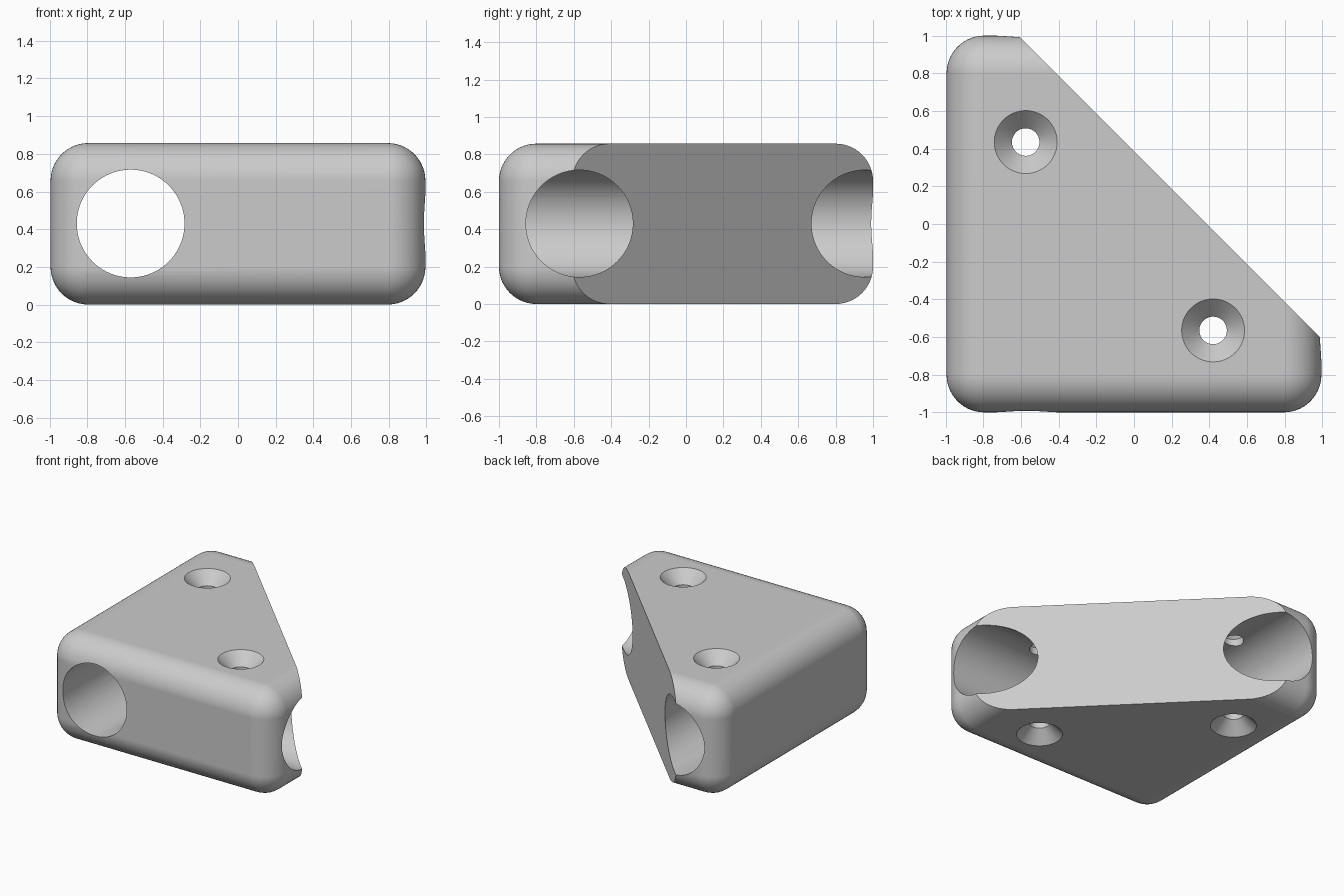
import bpy, bmesh, math
from mathutils import Matrix, Vector

if "Cube" in bpy.data.objects:
    bpy.data.objects.remove(bpy.data.objects["Cube"], do_unlink=True)

HEIGHT, MID = 0.857, 0.43     # block height and bore axis height
FILLET, BORE_R = 0.2, 0.286
AXIS = -0.57                  # bore axis offset in x and y
CUT = 0.387                   # diagonal face lies on x + y = CUT

grey = bpy.data.materials.new("light_grey")
grey.use_nodes = True
color = (0.6, 0.6, 0.6, 1)
grey.diffuse_color = color
grey.node_tree.nodes["Principled BSDF"].inputs["Base Color"].default_value = color


def make_object(name, bm):
    bmesh.ops.recalc_face_normals(bm, faces=bm.faces)
    mesh = bpy.data.meshes.new(name)
    bm.to_mesh(mesh)
    bm.free()
    obj = bpy.data.objects.new(name, mesh)
    bpy.context.collection.objects.link(obj)
    mesh.materials.append(grey)
    return obj


def lathe(name, profile, matrix, sides=96):
    """Closed solid of revolution about z from (radius, z) pairs."""
    bm = bmesh.new()
    rings = [[bm.verts.new((r * math.cos(math.tau * i / sides),
                            r * math.sin(math.tau * i / sides), z))
              for i in range(sides)] for r, z in profile]
    for a, b in zip(rings, rings[1:]):
        for i in range(sides):
            j = (i + 1) % sides
            bm.faces.new((a[i], a[j], b[j], b[i]))
    bm.faces.new(rings[0])
    bm.faces.new(rings[-1])
    bm.transform(matrix)
    return make_object(name, bm)


# Rounded block, sliced along the diagonal
bm = bmesh.new()
bmesh.ops.create_cube(bm, size=1, matrix=Matrix.Translation((0, 0, HEIGHT / 2))
                      @ Matrix.Diagonal((1.99, 2, HEIGHT, 1)))
bmesh.ops.bevel(bm, geom=bm.edges[:], offset=FILLET, segments=14,
                profile=0.5, affect='EDGES')
cut = bmesh.ops.bisect_plane(bm, geom=bm.verts[:] + bm.edges[:] + bm.faces[:],
                             plane_co=(CUT, 0, 0), plane_no=(1, 1, 0),
                             clear_outer=True)
bmesh.ops.contextual_create(bm, geom=[e for e in cut["geom_cut"]
                                      if isinstance(e, bmesh.types.BMEdge)])
block = make_object("corner_connector", bm)

# Bores: one right through along y, one from the right that meets it
cutters = [
    lathe("long_bore_cutter", [(BORE_R, -1.5), (BORE_R, 1.5)],
          Matrix.Translation((AXIS, 0, MID)) @ Matrix.Rotation(math.pi / 2, 4, 'X')),
    lathe("side_bore_cutter", [(BORE_R, AXIS + 0.005), (BORE_R, 1.5)],
          Matrix.Translation((0, AXIS, MID)) @ Matrix.Rotation(math.pi / 2, 4, 'Y')),
]

# Screw holes countersunk on both top and bottom
rim, shaft, extra = 0.167, 0.073, 0.05
depth = rim - shaft
half = [(rim + extra, -extra), (shaft, depth)]
screw_profile = half + [(r, HEIGHT - z) for r, z in reversed(half)]
for name, x, y in (("back", -0.575, 0.435), ("side", 0.42, -0.565)):
    cutters.append(lathe(name + "_screw_cutter", screw_profile,
                         Matrix.Translation((x, y, 0)), 64))

# Apply the cuts, then drop the cutters
bpy.ops.object.select_all(action='DESELECT')
bpy.context.view_layer.objects.active = block
block.select_set(True)
for cutter in cutters:
    mod = block.modifiers.new(cutter.name, 'BOOLEAN')
    mod.operation, mod.solver, mod.object = 'DIFFERENCE', 'EXACT', cutter
    bpy.ops.object.modifier_apply(modifier=mod.name)
    bpy.data.objects.remove(cutter, do_unlink=True)

# Smooth fillets and bores with crisp rims and flat faces
bpy.ops.object.shade_smooth_by_angle(angle=math.radians(30))
normals = block.modifiers.new("flat_face_normals", 'WEIGHTED_NORMAL')
normals.keep_sharp = True
